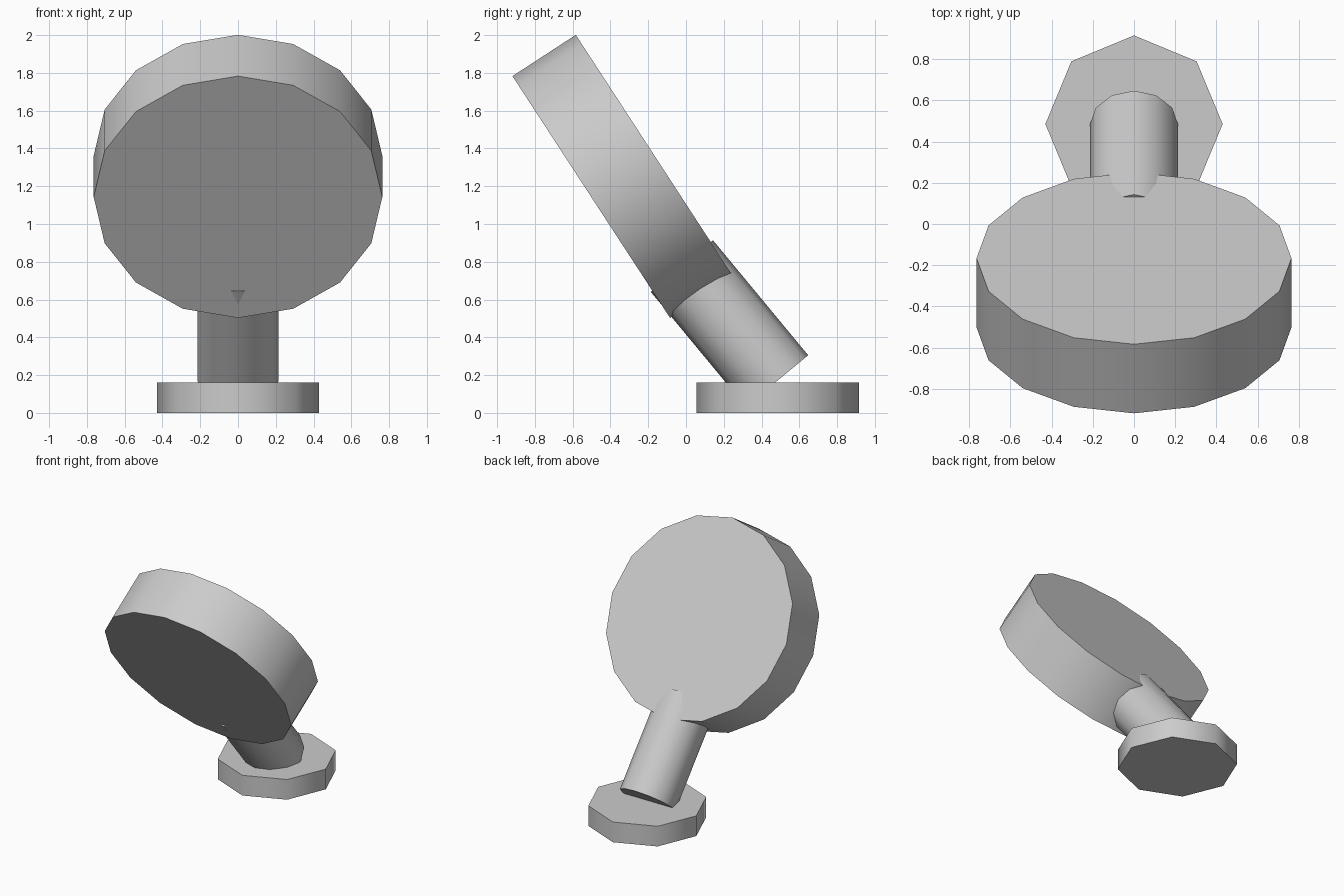
import bpy
import math
from mathutils import Vector

cube = bpy.data.objects.get("Cube")
if cube:
    bpy.data.objects.remove(cube, do_unlink=True)

# Single plain material
grey = bpy.data.materials.new("light grey")
grey.use_nodes = True
colour = (0.6, 0.6, 0.6, 1)
grey.diffuse_color = colour
grey.node_tree.nodes["Principled BSDF"].inputs["Base Color"].default_value = colour


def cylinder(name, sides, radius, length, centre, axis):
    """Smooth-sided cylinder with flat caps, its length along the given axis."""
    turn = Vector((0, 0, 1)).rotation_difference(Vector(axis))
    bpy.ops.mesh.primitive_cylinder_add(
        vertices=sides, radius=radius, depth=length,
        location=centre, rotation=turn.to_euler())
    part = bpy.context.object
    part.name = name
    part.data.name = name
    part.data.materials.append(grey)
    bpy.ops.object.shade_smooth_by_angle(angle=math.radians(60))
    return part


# Flat octagonal foot
cylinder("base", 8, 0.43, 0.16, (0, 0.485, 0.08), (0, 0, 1))
# Leaning stem that pokes through the lower edge of the disc
cylinder("stem", 12, 0.214, 0.79, (0, 0.23, 0.473), (0, -0.505, 0.61))
# Large tilted disc
cylinder("disc", 16, 0.764, 0.40, (0, -0.334, 1.252), (0, 0.838, 0.546))
